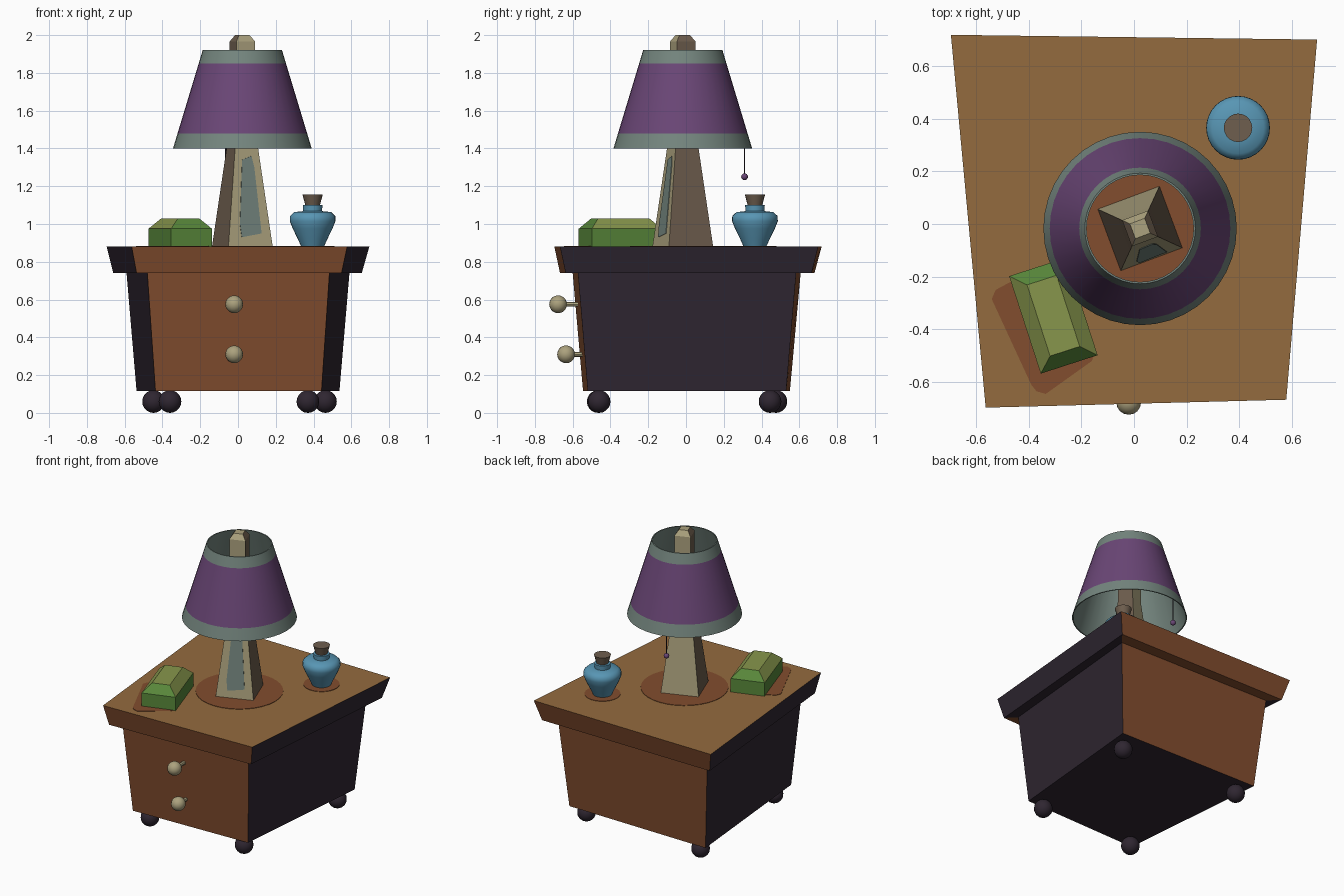
import bpy, bmesh, math
from mathutils import Vector, Matrix

cube = bpy.data.objects.get("Cube")
if cube:
    bpy.data.objects.remove(cube)


def material(name, *srgb):
    m = bpy.data.materials.new(name)
    m.use_nodes = True
    col = [((c / 255 + 0.055) / 1.055) ** 2.4 for c in srgb] + [1]
    m.diffuse_color = col
    m.node_tree.nodes["Principled BSDF"].inputs["Base Color"].default_value = col
    return m


TAN = material("tan wood", 148, 107, 62)
BROWN = material("red brown wood", 130, 77, 46)
DARK = material("dark plum wood", 47, 38, 49)
PALE = material("pale bone", 172, 162, 126)
CORK = material("cork brown", 110, 94, 78)
PURPLE = material("purple cloth", 106, 70, 118)
GREY = material("grey green trim", 116, 133, 126)
BLUE = material("blue glaze", 88, 150, 180)
GREEN = material("green cover", 88, 135, 58)
OLIVE = material("olive cover", 135, 150, 76)


def finish(name, bm, smooth=None):
    """Turn a bmesh, whose face indices refer to its own material list, into an object."""
    bmesh.ops.recalc_face_normals(bm, faces=bm.faces)
    mesh = bpy.data.meshes.new(name)
    bm.to_mesh(mesh)
    bm.free()
    obj = bpy.data.objects.new(name, mesh)
    bpy.context.collection.objects.link(obj)
    if smooth:
        bpy.ops.object.select_all(action='DESELECT')
        obj.select_set(True)
        bpy.context.view_layer.objects.active = obj
        bpy.ops.object.shade_smooth_by_angle(angle=math.radians(smooth))
    return obj


def loft(name, rings, bands, bottom, top, smooth=None):
    """Skin between rings of points; each band cycles its materials around the sides."""
    bm = bmesh.new()
    used = []

    def paint(face, mat):
        if mat not in used:
            used.append(mat)
        face.material_index = used.index(mat)

    rows = [[bm.verts.new(p) for p in ring] for ring in rings]
    n = len(rows[0])
    for low, high, mats in zip(rows, rows[1:], bands):
        for i in range(n):
            j = (i + 1) % n
            paint(bm.faces.new((low[i], low[j], high[j], high[i])), mats[i % len(mats)])
    if bottom:
        paint(bm.faces.new(rows[0][::-1]), bottom)
    if top:
        paint(bm.faces.new(rows[-1]), top)
    obj = finish(name, bm, smooth)
    for m in used:
        obj.data.materials.append(m)
    return obj


def at_z(points, z):
    return [(x, y, z) for x, y in points]


def circle(cx, cy, r, z, n=32):
    return [(cx + r * math.cos(2 * math.pi * i / n), cy + r * math.sin(2 * math.pi * i / n), z)
            for i in range(n)]


def ball(name, centre, r, mat, n=16):
    bm = bmesh.new()
    bmesh.ops.create_uvsphere(bm, u_segments=n, v_segments=n // 2 + 2, radius=r,
                              matrix=Matrix.Translation(centre))
    finish(name, bm, 60).data.materials.append(mat)


def rod(name, a, b, r, mat):
    a, b = Vector(a), Vector(b)
    bm = bmesh.new()
    turn = (b - a).to_track_quat('Z', 'Y').to_matrix().to_4x4()
    bmesh.ops.create_cone(bm, cap_ends=True, segments=8, radius1=r, radius2=r,
                          depth=(b - a).length, matrix=Matrix.Translation((a + b) / 2) @ turn)
    finish(name, bm, 40).data.materials.append(mat)


# Cabinet and overhanging top, slightly crooked; corners run front to back counter-clockwise
TOP = 0.88
body_low = [(-0.437, -0.545), (0.442, -0.52), (0.537, 0.53), (-0.537, 0.55)]
body_high = [(-0.48, -0.60), (0.484, -0.572), (0.59, 0.583), (-0.59, 0.607)]
slab_low = [(-0.537, -0.667), (0.548, -0.637), (0.655, 0.665), (-0.66, 0.68)]
slab_high = [(-0.563, -0.697), (0.578, -0.667), (0.695, 0.70), (-0.695, 0.718)]
sides = [BROWN, DARK]
loft("cabinet_body", [at_z(body_low, 0.115), at_z(body_high, 0.74)], [sides], DARK, None)
loft("cabinet_top", [at_z(body_high, 0.74), at_z(slab_low, 0.74), at_z(slab_high, TOP)],
     [sides, sides], None, TAN)

# Ball feet
for name, x, y in (("front_right_foot", -0.36, -0.465), ("front_left_foot", 0.37, -0.46),
                   ("back_left_foot", 0.463, 0.445), ("back_right_foot", -0.447, 0.476)):
    ball(name, (x, y, 0.06), 0.06, DARK)

# Drawer knobs on short stems
for name, y, z in (("upper", -0.677, 0.575), ("lower", -0.635, 0.31)):
    ball(name + "_knob", (-0.02, y, z), 0.047, PALE)
    rod(name + "_knob_stem", (-0.02, y, z), (-0.02, y + 0.13, z), 0.013, PALE)

# Twisted square lamp post with a blunt finial
LX, LY = 0.023, -0.017
twist = Matrix.Rotation(math.radians(20.4), 3, 'Z')


def lamp_point(x, y, z):
    return twist @ Vector((x, y, z)) + Vector((LX, LY, 0))


def square(h, z):
    return [lamp_point(x * h, y * h, z) for x, y in ((-1, -1), (1, -1), (1, 1), (-1, 1))]


post = [(0.125, TOP), (0.065, 1.40), (0.053, 1.52), (0.053, 1.965), (0.03, 2.0)]
loft("lamp_post", [square(h, z) for h, z in post], [[PALE, CORK]] * 4, PALE, PALE)

# Inlay on the front of the post
inlay = [(-0.5, 1.0), (-0.4, 0.93), (0.55, 0.95), (0.5, 1.30), (0.35, 1.36), (-0.4, 1.34)]


def inlay_ring(lift):
    ring = []
    for u, z in inlay:
        h = 0.125 - (z - TOP) * 0.06 / 0.52
        ring.append(lamp_point(u * h, -h - lift, z))
    return ring


loft("lamp_inlay", [inlay_ring(-0.002), inlay_ring(0.003)], [[GREY]], GREY, GREY)

# Open lampshade: banded outside, plain lining inside
shade = [(0.36, 1.40), (0.367, 1.40), (0.343, 1.48), (0.231, 1.85), (0.21, 1.92),
         (0.203, 1.92), (0.36, 1.40)]
loft("lampshade", [circle(LX, LY, r, z, 40) for r, z in shade],
     [[GREY], [GREY], [PURPLE], [GREY], [GREY], [GREY]], None, None, 30)

# Pull cord
rod("pull_cord", (-0.065, 0.31, 1.45), (-0.065, 0.31, 1.25), 0.003, DARK)
ball("pull_bead", (-0.065, 0.31, 1.25), 0.018, PURPLE, 12)

# Stoppered vase
VX, VY = 0.395, 0.365
vase = [(0.06, TOP), (0.078, 0.92), (0.105, 0.975), (0.121, 1.015), (0.12, 1.042),
        (0.098, 1.063), (0.05, 1.068), (0.052, 1.10), (0.034, 1.102)]
loft("vase", [circle(VX, VY, r, z) for r, z in vase], [[BLUE]] * 8, BLUE, BLUE, 45)
loft("vase_stopper", [circle(VX, VY, 0.036, 1.09, 20), circle(VX, VY, 0.054, 1.157, 20)],
     [[CORK]], CORK, CORK, 30)

# Bevelled box lying at an angle
wide, long = Vector((0.108, 0.035, 0)), Vector((0.06, -0.185, 0))


def box_ring(w, l, z):
    centre = Vector((-0.306, -0.348, z))
    return [centre + wide * w * a + long * l * b for a, b in ((-1, 1), (1, 1), (1, -1), (-1, -1))]


loft("green_box", [box_ring(1, 1, TOP), box_ring(1, 1, 0.975), box_ring(0.52, 0.73, 1.03)],
     [[GREEN], [GREEN, OLIVE]], GREEN, OLIVE)

# Thin stained patches under the things on top
box_patch = [(-0.54, -0.285), (-0.525, -0.25), (-0.46, -0.215), (-0.28, -0.17), (-0.15, -0.49),
             (-0.16, -0.52), (-0.335, -0.645), (-0.37, -0.635), (-0.39, -0.61)]
patches = {"box_patch": lambda z: at_z(box_patch, z),
           "lamp_patch": lambda z: circle(LX, LY, 0.28, z),
           "vase_patch": lambda z: circle(VX, VY, 0.115, z)}
for name, ring in patches.items():
    loft(name, [ring(TOP - 0.002), ring(TOP + 0.003)], [[BROWN]], BROWN, BROWN)
